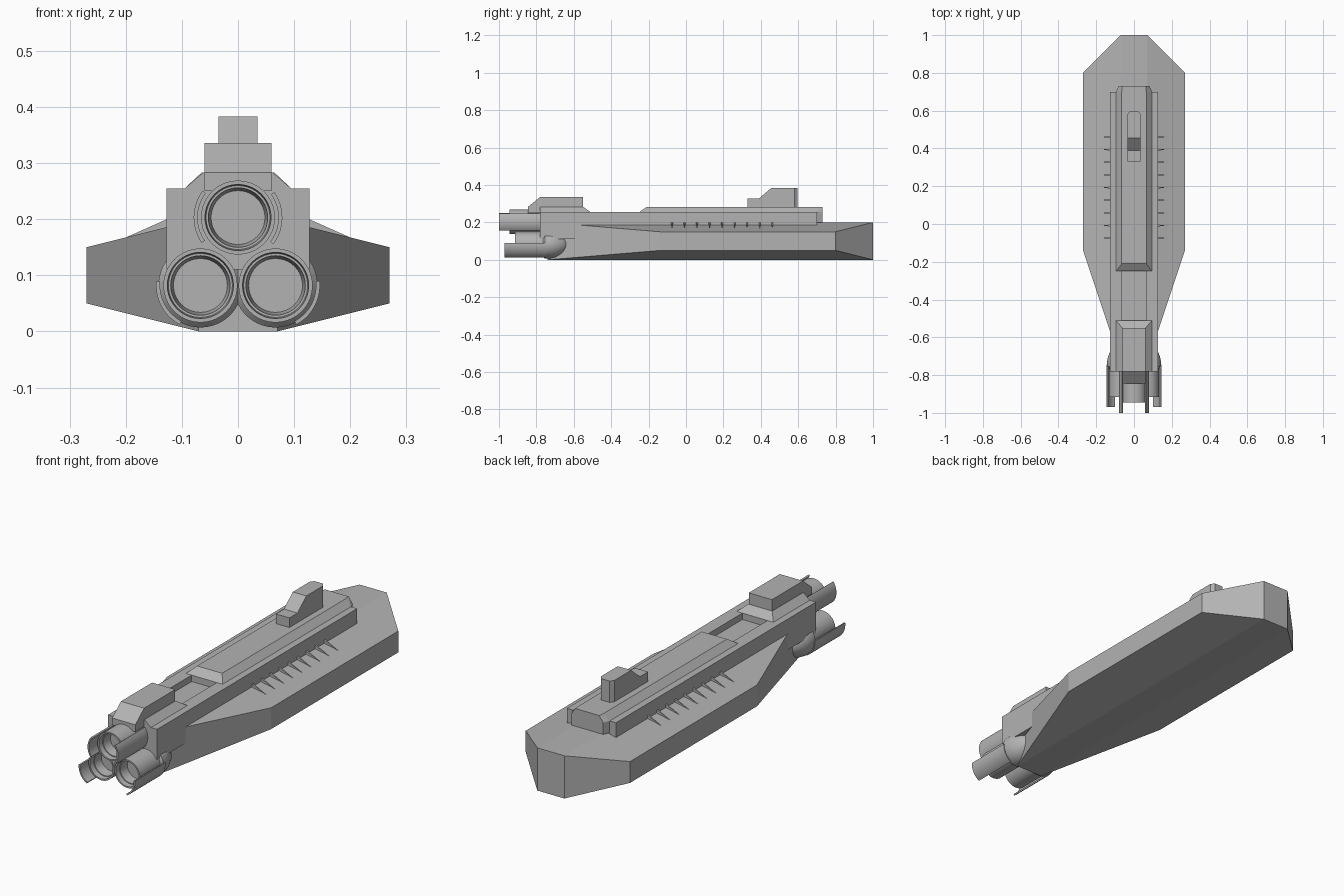
import bpy, bmesh, math

if "Cube" in bpy.data.objects:
    bpy.data.objects.remove(bpy.data.objects["Cube"])

grey = bpy.data.materials.new("hull_grey")
grey.diffuse_color = (0.45, 0.45, 0.45, 1)
grey.use_nodes = True
grey.node_tree.nodes["Principled BSDF"].inputs["Base Color"].default_value = grey.diffuse_color


def finish(name, bm, smooth=None):
    bmesh.ops.recalc_face_normals(bm, faces=bm.faces[:])
    me = bpy.data.meshes.new(name)
    bm.to_mesh(me)
    bm.free()
    me.materials.append(grey)
    ob = bpy.data.objects.new(name, me)
    bpy.context.collection.objects.link(ob)
    if smooth:
        bpy.ops.object.select_all(action='DESELECT')
        ob.select_set(True)
        bpy.context.view_layer.objects.active = ob
        bpy.ops.object.shade_smooth_by_angle(angle=math.radians(smooth))
    return ob


def add_convex(bm, pts):
    vs = [bm.verts.new(p) for p in pts]
    bmesh.ops.convex_hull(bm, input=vs)


def convex(name, half, smooth=None):
    """Convex solid from its right-hand corner points, mirrored in x."""
    bm = bmesh.new()
    add_convex(bm, [(s * x, y, z) for x, y, z in half for s in (1, -1)])
    bmesh.ops.dissolve_limit(bm, angle_limit=0.01, verts=bm.verts[:], edges=bm.edges[:])
    return finish(name, bm, smooth)


def box(name, x, y0, y1, z0, z1):
    return convex(name, [(x, y, z) for y in (y0, y1) for z in (z0, z1)])


def lathe(name, profile, cx, cz, n=40):
    """Revolve (radius, y) points about an axis along y."""
    bm = bmesh.new()
    rings = []
    for r, y in profile:
        rings.append([bm.verts.new((cx + r * math.cos(2 * math.pi * i / n), y,
                                    cz + r * math.sin(2 * math.pi * i / n))) for i in range(n)])
    for a, b in zip(rings, rings[1:]):
        for i in range(n):
            j = (i + 1) % n
            bm.faces.new((a[i], a[j], b[j], b[i]))
    bm.faces.new(rings[0])
    bm.faces.new(rings[-1])
    return finish(name, bm, 30)


def shroud(name, cx, cz, a0, a1, y0, y1, r0=0.072, r1=0.079, n=12):
    """Curved plate around an engine, between two angles in degrees."""
    bm = bmesh.new()
    angs = [math.radians(a0 + (a1 - a0) * i / n) for i in range(n + 1)]
    loop = [(r1, a) for a in angs] + [(r0, a) for a in reversed(angs)]
    f = bm.faces.new([bm.verts.new((cx + r * math.cos(a), y0, cz + r * math.sin(a))) for r, a in loop])
    ext = bmesh.ops.extrude_face_region(bm, geom=[f], use_keep_orig=True)
    for v in ext["geom"]:
        if isinstance(v, bmesh.types.BMVert):
            v.co.y = y1
    return finish(name, bm, 30)


# Main hull
convex("main_hull", [(0.07, 1, 0), (0.07, 1, 0.2), (0.27, 0.8, 0.05), (0.27, 0.8, 0.15),
                     (0.27, -0.14, 0.05), (0.27, -0.14, 0.15), (0.07, -0.74, 0), (0.07, -0.74, 0.2)])

# Long superstructure with a recessed bay in its top
body = box("superstructure", 0.127, -0.78, 0.7, 0.11, 0.255)
cutter = box("bay_cutter", 0.065, -0.51, -0.25, 0.225, 0.3)
cutter.hide_render = True
cutter.hide_viewport = True
cut = body.modifiers.new("bay", 'BOOLEAN')
cut.object = cutter
cut.operation = 'DIFFERENCE'
cut.solver = 'EXACT'

# Upper deck with sloped sides and chamfered bow end
convex("upper_deck", [(0.095, -0.25, 0.255), (0.065, -0.21, 0.283), (0.095, -0.25, 0.2),
                      (0.095, 0.7, 0.2), (0.095, 0.7, 0.255), (0.065, 0.7, 0.283),
                      (0.082, 0.73, 0.2), (0.082, 0.73, 0.255), (0.062, 0.73, 0.283)])

# Stern deck and stern block
convex("stern_deck", [(0.095, -0.51, 0.255), (0.062, -0.55, 0.283), (0.095, -0.51, 0.24),
                      (0.095, -0.78, 0.24), (0.095, -0.78, 0.255), (0.062, -0.78, 0.283)])
convex("stern_block", [(0.06, -0.55, 0.25), (0.06, -0.55, 0.336), (0.06, -0.78, 0.336),
                       (0.06, -0.845, 0.283), (0.06, -0.845, 0.25)])

# Bridge with stepped profile: low step, sloped tower, chamfered bow corners
box("bridge_step", 0.035, 0.33, 0.46, 0.27, 0.328)
convex("bridge_tower", [(0.035, 0.39, 0.27), (0.035, 0.39, 0.328), (0.035, 0.455, 0.383),
                        (0.035, 0.58, 0.383), (0.035, 0.58, 0.27),
                        (0.022, 0.597, 0.383), (0.022, 0.597, 0.27)])

# Rows of tapered fins on both sides
bm = bmesh.new()
for i in range(9):
    y = -0.075 + 0.067 * i
    for s in (1, -1):
        add_convex(bm, [(s * 0.12, y + d, z) for d in (-0.005, 0.005) for z in (0.17, 0.203)]
                   + [(s * 0.2, y, 0.1675)])
finish("side_fins", bm)


# Engines: hollow nozzle with inner step, seen from the stern
def nozzle(name, cx, cz, y, back):
    lathe(name, [(0.066, back), (0.066, y), (0.059, y), (0.057, y + 0.025), (0.053, y + 0.025),
                 (0.048, y + 0.07)], cx, cz)


nozzle("upper_nozzle", 0, 0.203, -0.945, -0.75)
for s, side in ((1, "right"), (-1, "left")):
    c = 0 if s == 1 else 180
    shroud("upper_shroud_" + side, 0, 0.203, c - 37, c + 35, -1.0, -0.77)
    nozzle("lower_nozzle_" + side, s * 0.067, 0.082, -0.915, -0.74)
    lathe("engine_pod_" + side, [(0.066, -0.765), (0.075, -0.755), (0.075, -0.725), (0.07, -0.70),
                                 (0.055, -0.665), (0.035, -0.64), (0.01, -0.625)], s * 0.067, 0.082)
    a0, a1 = (-62, 6) if s == 1 else (174, 242)
    shroud("lower_shroud_" + side, s * 0.067, 0.082, a0, a1, -0.97, -0.745)
